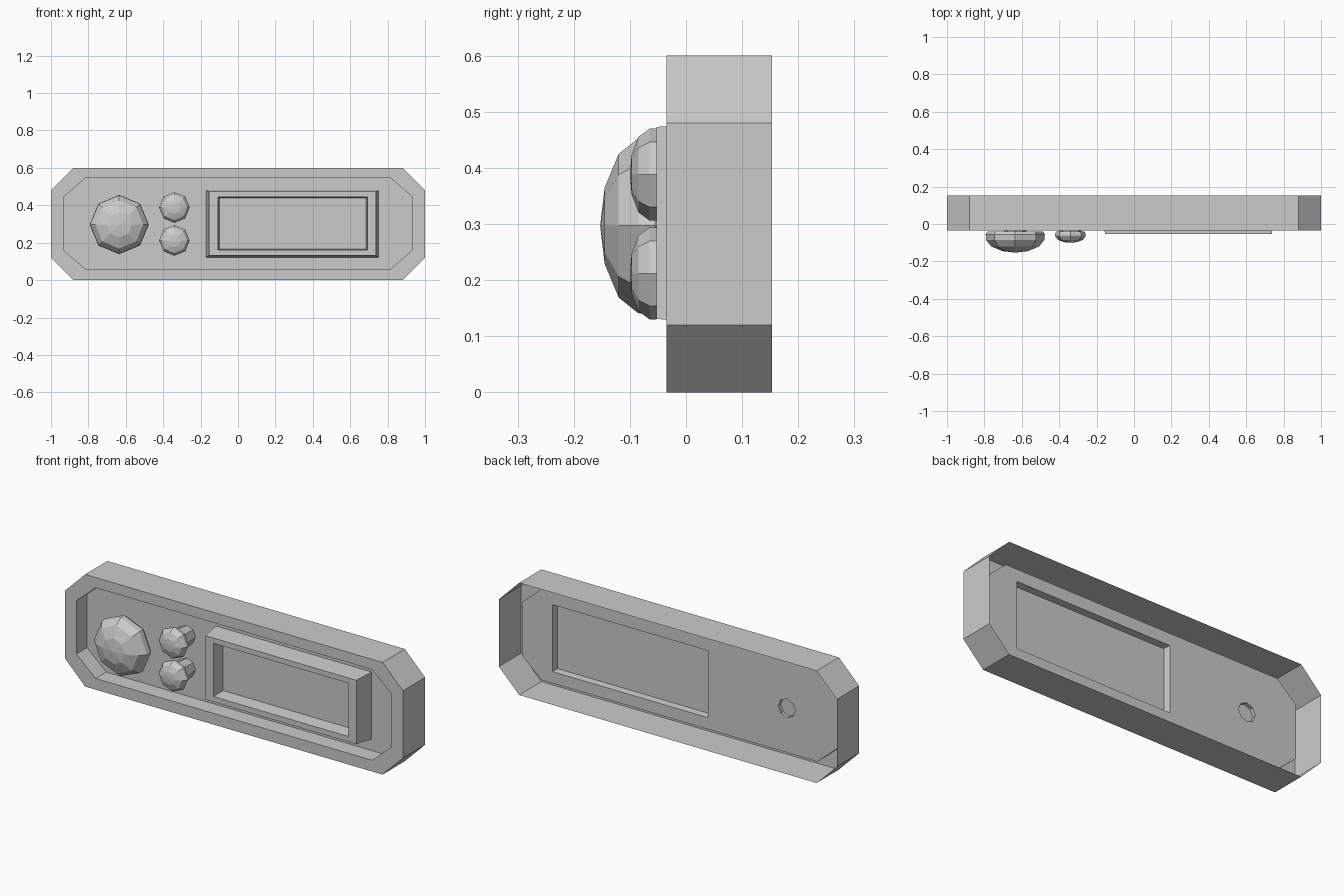
import bpy, bmesh, math

if "Cube" in bpy.data.objects:
    bpy.data.objects.remove(bpy.data.objects["Cube"])

PANEL_Y, FRONT_Y, BACK_Y = 0.055, -0.035, 0.153


def octagon(x, z0, z1, cx, cz, y):
    """Elongated octagon: half width x, heights z0..z1, corner cuts cx, cz."""
    return [(-x, y, z0 + cz), (-x + cx, y, z0), (x - cx, y, z0), (x, y, z0 + cz),
            (x, y, z1 - cz), (x - cx, y, z1), (-x + cx, y, z1), (-x, y, z1 - cz)]


def rect(x0, x1, z0, z1, y):
    return [(x0, y, z0), (x1, y, z0), (x1, y, z1), (x0, y, z1)]


def ring(cx, cz, r, y, n=8):
    return [(cx + r * math.sin(2 * math.pi * i / n), y,
             cz + r * math.cos(2 * math.pi * i / n)) for i in range(n)]


def loft(name, loops, cap=False, holes=None):
    """Skin matching loops; cap fills the last one, leaving any holes open."""
    bm = bmesh.new()
    rows = [[bm.verts.new(p) for p in loop] for loop in loops]
    n = len(rows[0])
    for a, b in zip(rows, rows[1:]):
        for i in range(n):
            j = (i + 1) % n
            bm.faces.new((a[i], a[j], b[j], b[i]))
    if holes:
        edges = []
        for row in [rows[-1]] + [[bm.verts.new(p) for p in h] for h in holes]:
            for i, v in enumerate(row):
                w = row[(i + 1) % len(row)]
                edges.append(bm.edges.get((v, w)) or bm.edges.new((v, w)))
        bmesh.ops.triangle_fill(bm, edges=edges, use_beauty=True, normal=(0, -1, 0))
    elif cap:
        bm.faces.new(rows[-1])
    bmesh.ops.remove_doubles(bm, verts=bm.verts, dist=1e-5)
    bmesh.ops.recalc_face_normals(bm, faces=bm.faces)
    mesh = bpy.data.meshes.new(name)
    bm.to_mesh(mesh)
    bm.free()
    obj = bpy.data.objects.new(name, mesh)
    bpy.context.collection.objects.link(obj)
    return obj


BIG = (-0.635, 0.297)
frame_base = rect(-0.17, 0.752, 0.122, 0.48, PANEL_Y)

# Thin open-backed housing: outer wall, front rim, recessed panel with openings
loft("housing", [octagon(1, 0, 0.6, 0.12, 0.12, BACK_Y),
                 octagon(1, 0, 0.6, 0.12, 0.12, FRONT_Y),
                 octagon(0.932, 0.06, 0.545, 0.115, 0.1, FRONT_Y),
                 octagon(0.932, 0.06, 0.545, 0.115, 0.1, PANEL_Y)],
     holes=[frame_base, ring(*BIG, 0.05, PANEL_Y)])

# Display surround, tapering forward and then back in to the screen
loft("display_frame", [frame_base,
                       rect(-0.155, 0.737, 0.131, 0.473, -0.053),
                       rect(-0.108, 0.692, 0.16, 0.445, -0.053),
                       rect(-0.1, 0.685, 0.167, 0.438, 0.018)])
loft("screen", [rect(-0.165, 0.747, 0.125, 0.477, 0.018)], cap=True)

# Faceted domed knobs on short stems: (radius, y) profiles from panel to tip
big_profile = [(0.05, PANEL_Y), (0.06, -0.04), (0.148, -0.04), (0.158, -0.055),
               (0.156, -0.085), (0.128, -0.12), (0.068, -0.145), (0, -0.153)]
small_profile = [(0.05, PANEL_Y), (0.06, -0.04), (0.076, -0.04), (0.082, -0.053),
                 (0.082, -0.065), (0.067, -0.085), (0.035, -0.097), (0, -0.1)]
for name, (cx, cz), profile in (("large_knob", BIG, big_profile),
                                ("upper_small_knob", (-0.34, 0.388), small_profile),
                                ("lower_small_knob", (-0.34, 0.212), small_profile)):
    loft(name, [ring(cx, cz, r, y) for r, y in profile])

# Floor of the socket behind the large knob
loft("knob_socket", [ring(*BIG, 0.05, 0.035)], cap=True)
